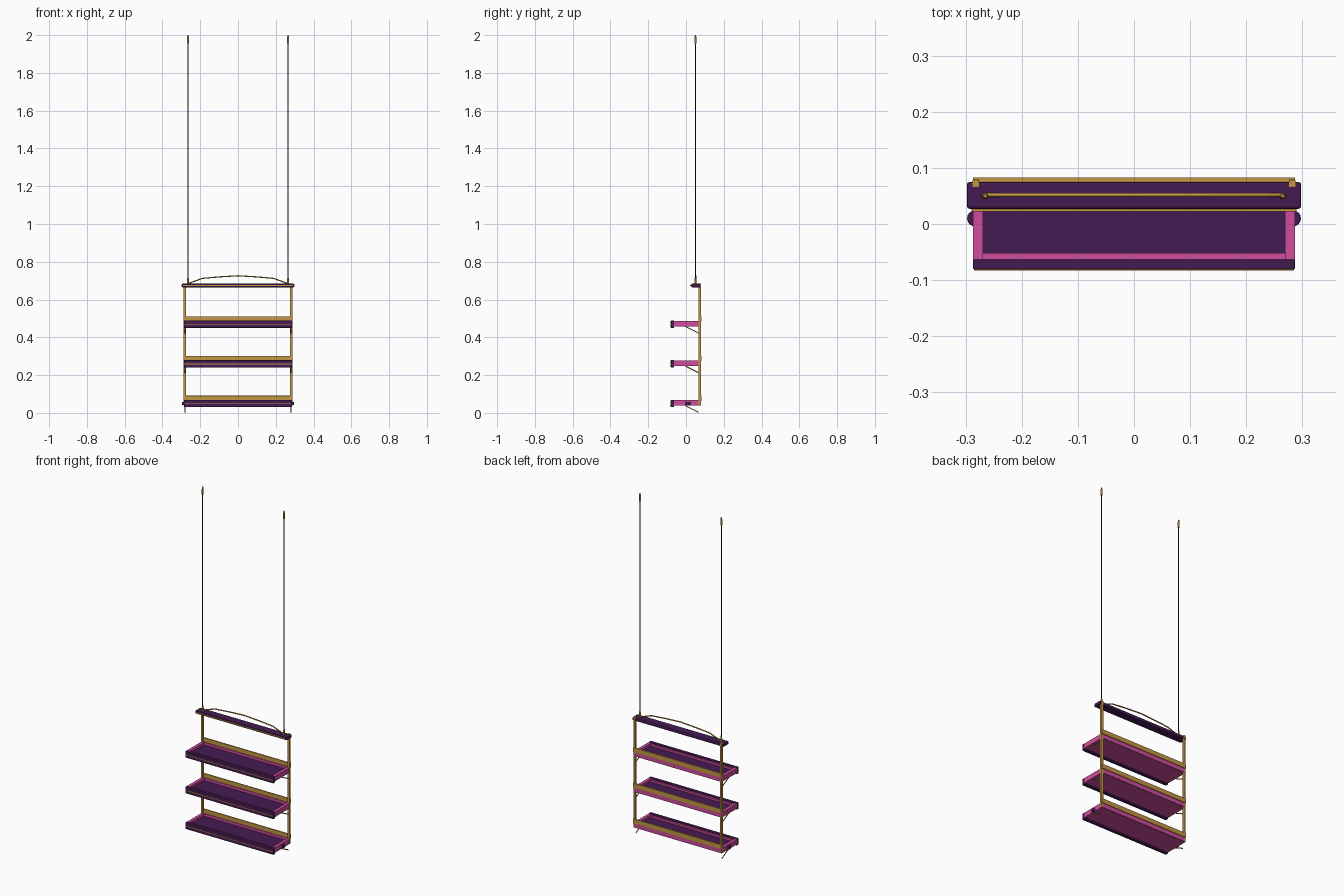
import bpy, bmesh, math
from mathutils import Vector

if "Cube" in bpy.data.objects:
    bpy.data.objects.remove(bpy.data.objects["Cube"])


def material(name, rgb):
    m = bpy.data.materials.new(name)
    m.diffuse_color = (*rgb, 1)
    m.use_nodes = True
    m.node_tree.nodes["Principled BSDF"].inputs["Base Color"].default_value = m.diffuse_color
    return m


PURPLE = material("purple", (0.06, 0.011, 0.085))
PINK = material("pink", (0.62, 0.075, 0.34))
GOLD = material("gold", (0.55, 0.31, 0.06))
CORD = material("dark_cord", (0.025, 0.01, 0.035))


def finish(bm, name, mat, bevel=0, segments=2):
    me = bpy.data.meshes.new(name)
    bmesh.ops.recalc_face_normals(bm, faces=bm.faces)
    bm.to_mesh(me)
    bm.free()
    ob = bpy.data.objects.new(name, me)
    bpy.context.collection.objects.link(ob)
    me.materials.append(mat)
    if bevel:
        b = ob.modifiers.new("bevel", 'BEVEL')
        b.width, b.segments = bevel, segments
    return ob


def add_box(bm, x, y, z):
    vs = bmesh.ops.create_cube(bm, size=1)["verts"]
    for v in vs:
        v.co = Vector([(r[0] + r[1]) / 2 + c * (r[1] - r[0])
                       for r, c in zip((x, y, z), v.co)])


def box(name, x, y, z, mat, bevel=0, segments=2):
    bm = bmesh.new()
    add_box(bm, x, y, z)
    return finish(bm, name, mat, bevel, segments)


def rod(name, points, radius, mat, sides=1):
    cu = bpy.data.curves.new(name, 'CURVE')
    cu.dimensions = '3D'
    cu.bevel_depth, cu.bevel_resolution = radius, sides
    cu.use_fill_caps = True
    sp = cu.splines.new('POLY')
    sp.points.add(len(points) - 1)
    for p, co in zip(sp.points, points):
        p.co = (*co, 1)
    ob = bpy.data.objects.new(name, cu)
    bpy.context.collection.objects.link(ob)
    cu.materials.append(mat)
    return ob


def cone(name, x, y, z0, z1, r0, r1, mat, bevel=0):
    bm = bmesh.new()
    bmesh.ops.create_cone(bm, cap_ends=True, segments=16, radius1=r0, radius2=r1, depth=z1 - z0)
    bmesh.ops.translate(bm, verts=bm.verts, vec=(x, y, (z0 + z1) / 2))
    return finish(bm, name, mat, bevel)


W = 0.287

# Three trays with dark floor liner, front lip, gold trim and back rail
for i in range(3):
    z = 0.21 * i
    n = f"_{i + 1}"
    box("shelf_base" + n, (-W, W), (-0.066, 0.077), (z + 0.038, z + 0.048), PINK)
    box("shelf_liner" + n, (-0.27, 0.27), (-0.052, 0.073), (z + 0.047, z + 0.052), PURPLE)
    bm = bmesh.new()
    for s in (-1, 1):
        add_box(bm, sorted((s * 0.269, s * W)), (-0.064, 0.077), (z + 0.04, z + 0.067))
    add_box(bm, (-W, W), (-0.064, -0.052), (z + 0.04, z + 0.063))
    add_box(bm, (-W, W), (0.071, 0.079), (z + 0.04, z + 0.067))
    finish(bm, "shelf_rim" + n, PINK)
    box("shelf_front_lip" + n, (-W, W), (-0.081, -0.063), (z + 0.03, z + 0.069), PURPLE, 0.003)
    box("lip_trim" + n, (-0.285, 0.285), (-0.083, -0.080), (z + 0.047, z + 0.051), GOLD)
    box("back_rail" + n, (-W, W), (0.075, 0.083), (z + 0.064, z + 0.091), GOLD, 0.001)

# Top bar with front trim
box("top_bar", (-0.298, 0.298), (0.027, 0.075), (0.665, 0.684), PURPLE, 0.005)
box("top_bar_trim", (-0.29, 0.29), (0.0225, 0.028), (0.672, 0.677), GOLD)

# Arched handle
arc = [(-0.265, .684), (-0.19, .712), (-0.1, .72), (0, .726), (0.1, .72), (0.19, .712), (0.265, .684)]
rod("arched_handle", [(x, 0.052, z) for x, z in arc], 0.0035, GOLD)

# Mirrored uprights, braces, end knobs and hanging cords
for s, side in ((-1, "left"), (1, "right")):
    box(side + "_post", sorted((s * 0.276, s * 0.288)), (0.066, 0.079), (0.04, 0.685), GOLD, 0.001)
    for i in range(3):
        z = 0.21 * i
        rod(f"{side}_brace_{i + 1}", [(s * 0.28, -0.005, z + 0.039), (s * 0.28, 0.066, z + 0.003)],
            0.003, GOLD)
    cone(side + "_knob", s * 0.283, 0.01, 0.041, 0.058, 0.0145, 0.0145, PURPLE, 0.002)
    x = s * 0.265
    rod(side + "_cord", [(x, 0.05, 0.685), (x, 0.05, 1.985)], 0.003, CORD)
    cone(side + "_lower_ferrule", x, 0.05, 0.683, 0.715, 0.006, 0.004, GOLD)
    cone(side + "_upper_ferrule", x, 0.05, 1.955, 1.985, 0.0055, 0.0055, GOLD)
    cone(side + "_ferrule_tip", x, 0.05, 1.985, 2.0, 0.0055, 0.003, GOLD)
